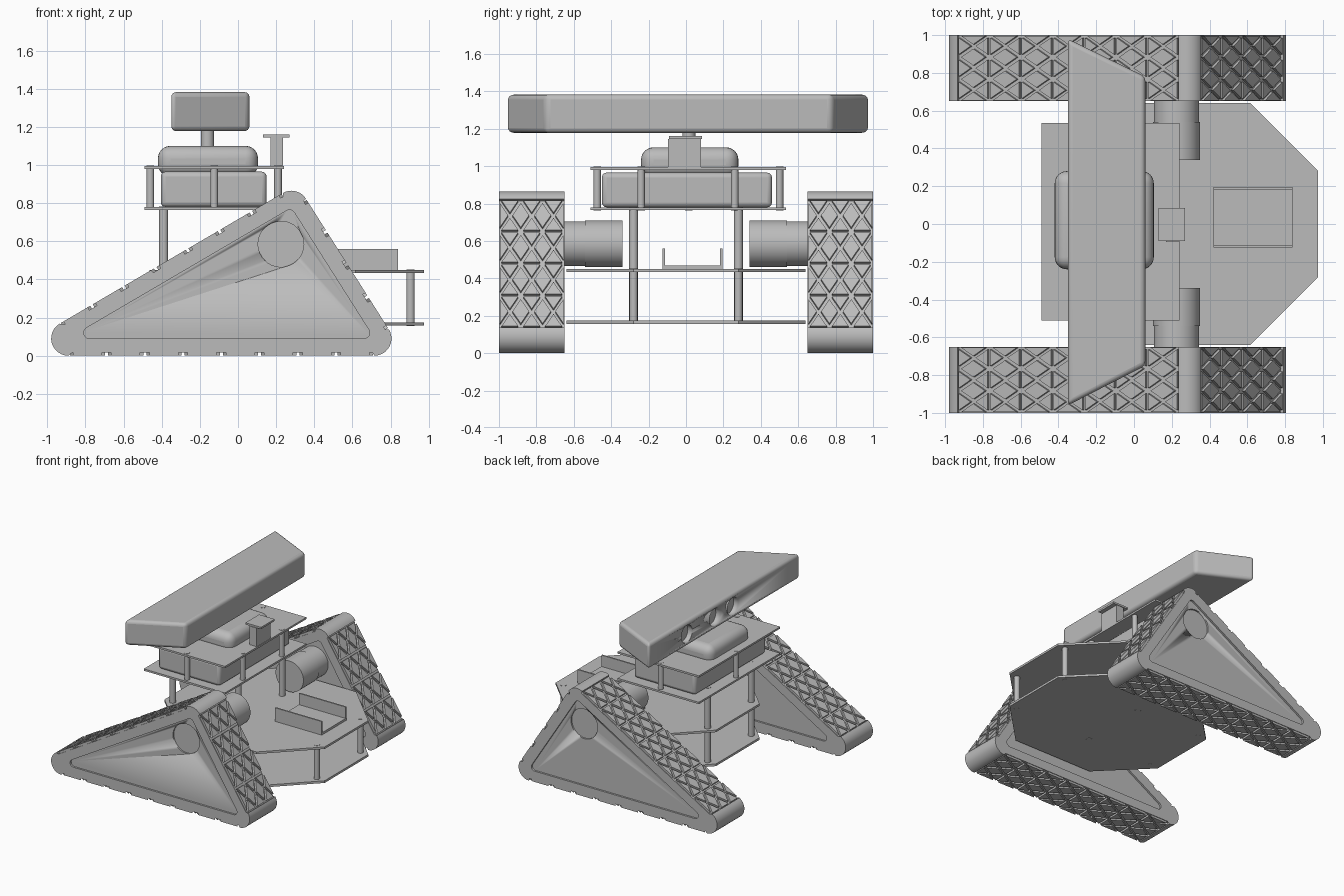
import bpy, bmesh
from math import cos, sin, atan2, pi
from mathutils import Vector

old = bpy.data.objects.get("Cube")
if old:
    bpy.data.objects.remove(old)

GREY = (0.5, 0.5, 0.5, 1)
grey = bpy.data.materials.new("plain grey")
grey.use_nodes = True
grey.diffuse_color = GREY
grey.node_tree.nodes["Principled BSDF"].inputs["Base Color"].default_value = GREY


def finish(bm, name, bevel=0, segments=3, smooth=True):
    bmesh.ops.recalc_face_normals(bm, faces=bm.faces)
    mesh = bpy.data.meshes.new(name)
    bm.to_mesh(mesh)
    bm.free()
    mesh.materials.append(grey)
    obj = bpy.data.objects.new(name, mesh)
    bpy.context.collection.objects.link(obj)
    if bevel:
        mod = obj.modifiers.new("rounded", 'BEVEL')
        mod.width, mod.segments = bevel, segments
    if smooth:
        bpy.ops.object.select_all(action='DESELECT')
        obj.select_set(True)
        bpy.context.view_layer.objects.active = obj
        bpy.ops.object.shade_smooth_by_angle(angle=0.6)
    return obj


def prism(bm, low, high):
    """Closed solid between two matching loops of points."""
    a = [bm.verts.new(p) for p in low]
    b = [bm.verts.new(p) for p in high]
    bm.faces.new(a)
    bm.faces.new(b)
    for i in range(len(a)):
        j = (i + 1) % len(a)
        bm.faces.new((a[i], a[j], b[j], b[i]))


def plate(name, outline, z0, z1, bevel=0, segments=3):
    bm = bmesh.new()
    prism(bm, [(x, y, z0) for x, y in outline], [(x, y, z1) for x, y in outline])
    return finish(bm, name, bevel, segments)


def box(name, x0, x1, y0, y1, z0, z1, bevel=0, segments=3):
    return plate(name, [(x0, y0), (x1, y0), (x1, y1), (x0, y1)], z0, z1, bevel, segments)


def tube(name, start, end, radius, sides=32):
    a, b = Vector(start), Vector(end)
    turn = (b - a).to_track_quat('Z', 'Y')
    ring = [turn @ Vector((radius * cos(2 * pi * i / sides), radius * sin(2 * pi * i / sides), 0))
            for i in range(sides)]
    bm = bmesh.new()
    prism(bm, [a + p for p in ring], [b + p for p in ring])
    return finish(bm, name)


def cut(obj, cutter):
    mod = obj.modifiers.new("hole", 'BOOLEAN')
    mod.operation, mod.object, mod.solver = 'DIFFERENCE', cutter, 'EXACT'
    cutter.hide_render = True
    cutter.hide_set(True)


# Track units: rounded triangles with recessed side panels and a diamond tread
CORNERS = [Vector((-0.89, 0.09)), Vector((0.715, 0.09)), Vector((0.28, 0.775))]
INNER = Vector((0.185, 0.3815))
INRADIUS, R, FLOOR, HALF, LIP = 0.2915, 0.09, 0.073, 0.175, 0.015
MOTOR_X, MOTOR_Z = 0.225, 0.585


def normal(i):
    d = (CORNERS[(i + 1) % 3] - CORNERS[i % 3]).normalized()
    return Vector((d.y, -d.x))


def track(name, y):
    outer, inner = [], []
    for i, c in enumerate(CORNERS):
        n0, n1 = normal(i + 2), normal(i)
        a0 = atan2(n0.y, n0.x)
        sweep = (atan2(n1.y, n1.x) - a0) % (2 * pi)
        shifted = c + (INNER - c) * 0.03 / INRADIUS
        steps = 12
        for k in range(-1, steps + 2):
            a = a0 + sweep * min(max(k, 0), steps) / steps
            out = Vector((cos(a), sin(a)))
            outer.append(c + out * (R if 0 <= k <= steps else FLOOR))
            inner.append(shifted + out * 0.03)
    bm = bmesh.new()
    loops = []
    for pts, w in ((inner, LIP - HALF), (inner, -HALF), (outer, -HALF),
                   (outer, HALF), (inner, HALF), (inner, HALF - LIP)):
        loops.append([bm.verts.new((p.x, y + w, p.y)) for p in pts])
    for a, b in zip(loops, loops[1:]):
        for i in range(len(a)):
            j = (i + 1) % len(a)
            bm.faces.new((a[i], a[j], b[j], b[i]))
    bm.faces.new(loops[0])
    bm.faces.new(loops[-1])
    bmesh.ops.remove_doubles(bm, verts=bm.verts, dist=0.0001)
    body = finish(bm, name)
    for s in (-1, 1):
        if s * y > 0:
            face = y + s * (HALF - LIP)
            cut(body, tube("panel_hole_cutter", (MOTOR_X, face - s * 0.012, MOTOR_Z),
                           (MOTOR_X, face + s * 0.05, MOTOR_Z), 0.12))

    bm = bmesh.new()
    for i, c in enumerate(CORNERS):
        run = CORNERS[(i + 1) % 3] - c
        n, count = normal(i), round(run.length / 0.2)
        step, w = run.length / count, 2 * HALF / 3
        d = run.normalized()

        def pad(shape):
            mu = sum(p[0] for p in shape) / len(shape)
            mv = sum(p[1] for p in shape) / len(shape)
            small = [(mu + (u - mu) * 0.76, mv + (v - mv) * 0.76) for u, v in shape]
            rings = []
            for r in (FLOOR - 0.004, R):
                flat = [(c + d * u + n * r, v) for u, v in small]
                rings.append([(p.x, y + v, p.y) for p, v in flat])
            prism(bm, *rings)

        for k in range(count):
            u0, u1 = k * step, (k + 1) * step
            um = (u0 + u1) / 2
            for m in range(3):
                v0 = -HALF + m * w
                v1, vm = v0 + w, v0 + w / 2
                pad([(u0, v0), (u0, v1), (um, vm)])
                pad([(u1, v0), (u1, v1), (um, vm)])
                if m < 2:
                    pad([(um, vm), (u0, v1), (um, vm + w), (u1, v1)])
            for s in (-1, 1):
                pad([(u0, s * HALF), (u1, s * HALF), (um, s * (HALF - w / 2))])
    finish(bm, name + "_tread", smooth=False)


for side, s in (("left", 1), ("right", -1)):
    track(side + "_track", s * 0.825)
    tube(side + "_motor", (MOTOR_X, s * 0.34, MOTOR_Z), (MOTOR_X, s * 0.54, MOTOR_Z), 0.125, 48)
    tube(side + "_gearbox", (MOTOR_X, s * 0.53, MOTOR_Z), (MOTOR_X, s * 0.67, MOTOR_Z), 0.12, 48)

# Octagonal chassis plates
MID = 0.255
octagon = [(MID + sx * x, sy * y) for sx, sy, flip in ((1, 1, 0), (-1, 1, 1), (-1, -1, 0), (1, -1, 1))
           for x, y in ([(0.72, 0.28), (0.36, 0.64)][::-1 if flip else 1])]
plate("lower_chassis_plate", octagon, 0.157, 0.175)
plate("upper_chassis_plate", octagon, 0.433, 0.45)

# Standoff rods
for y in (-0.28, 0.28):
    tube("front_rod", (0.905, y, 0.156), (0.905, y, 0.452), 0.022)
    tube("rear_rod", (-0.39, y, 0.156), (-0.39, y, 0.781), 0.024)
    tube("middle_rod", (0.2, y, 0.156), (0.2, y, 0.781), 0.024)
for x, y in ((-0.125, -0.475), (-0.125, 0.5), (-0.46, 0.015), (0.21, 0.26), (0.21, -0.24)):
    tube("deck_rod", (x, y, 0.764), (x, y, 0.997), 0.02)

# Upper decks with the boxes they carry
box("lower_deck", -0.49, 0.24, -0.51, 0.535, 0.765, 0.78)
box("upper_deck", -0.49, 0.24, -0.51, 0.535, 0.98, 0.995)
box("battery_box", -0.405, 0.15, -0.45, 0.46, 0.78, 0.965, 0.025)
box("computer_case", -0.42, 0.105, -0.24, 0.28, 0.94, 1.1, 0.065, 6)

# Small bracket on the upper deck
box("bracket_post", 0.17, 0.235, -0.095, 0.08, 0.995, 1.146)
box("bracket_top", 0.13, 0.27, -0.09, 0.085, 1.145, 1.16)

# Open tray on the chassis
box("tray_base", 0.42, 0.84, -0.125, 0.195, 0.45, 0.468)
for y in (-0.125, 0.183):
    box("tray_wall", 0.42, 0.84, y, y + 0.012, 0.45, 0.56)

# Sensor bar on its mast, with round lens recesses
tube("sensor_mast", (-0.16, 0.015, 1.09), (-0.16, 0.015, 1.19), 0.035)
bar = plate("sensor_bar", [(-0.35, -0.96), (0.06, -0.75), (0.06, 0.78), (-0.35, 0.98)],
            1.178, 1.382, 0.025, 4)
for y in (0.49, 0.13, -0.1):
    cut(bar, tube("lens_cutter", (-0.4, y, 1.28), (-0.31, y, 1.28), 0.07))
